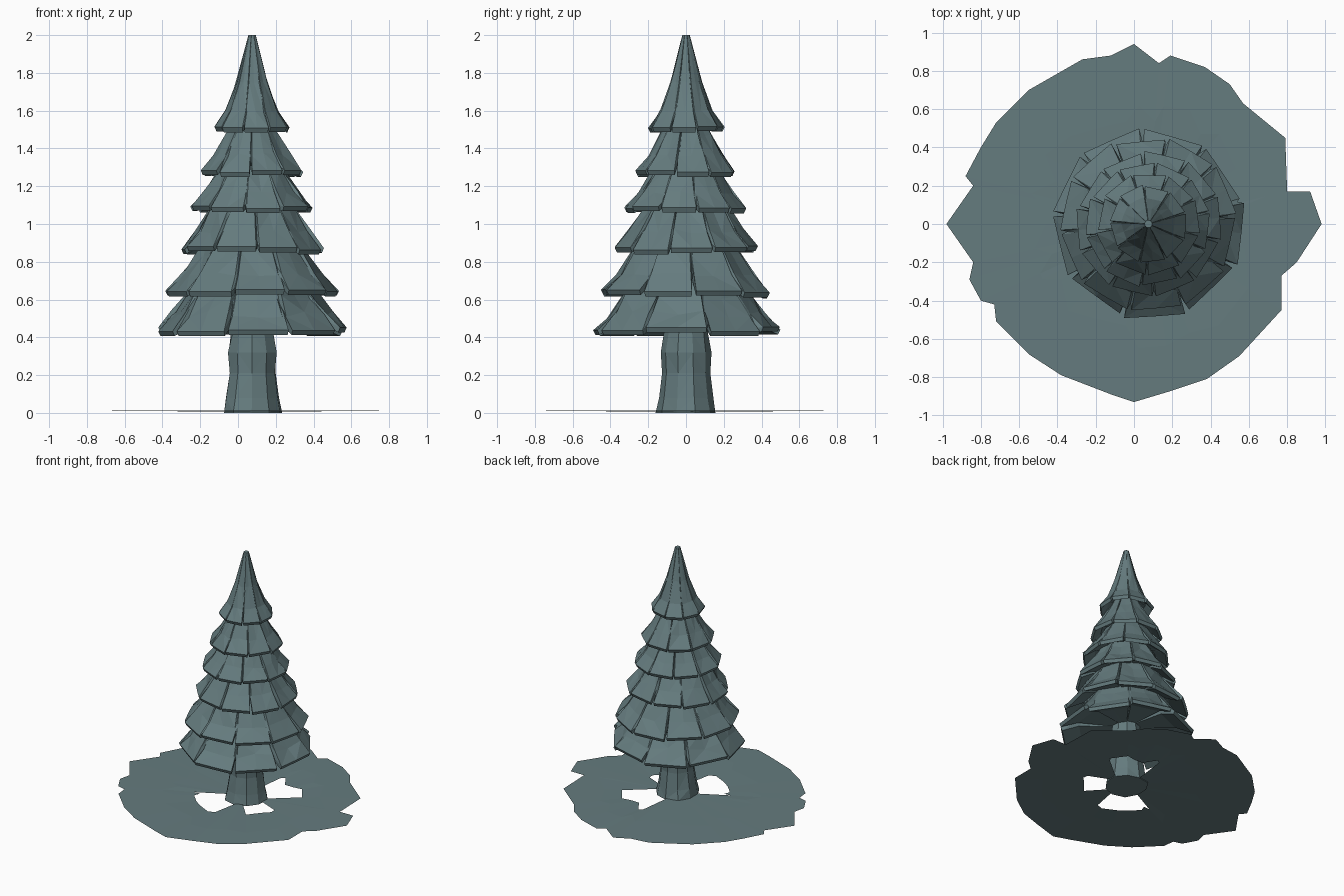
import bpy, bmesh, math, random
from mathutils import Vector

if "Cube" in bpy.data.objects:
    bpy.data.objects.remove(bpy.data.objects["Cube"])

random.seed(7)
CX = 0.075  # tree axis sits slightly right of the ground centre
mat = bpy.data.materials.new("pine_teal")
mat.diffuse_color = (0.13, 0.20, 0.21, 1)
mat.use_nodes = True
mat.node_tree.nodes["Principled BSDF"].inputs["Base Color"].default_value = mat.diffuse_color


def finish(bm, name, recalc=True):
    if recalc:
        bmesh.ops.recalc_face_normals(bm, faces=bm.faces)
    me = bpy.data.meshes.new(name)
    bm.to_mesh(me)
    bm.free()
    me.materials.append(mat)
    ob = bpy.data.objects.new(name, me)
    bpy.context.collection.objects.link(ob)
    return ob


def skin(bm, cols, caps=True):
    """Join columns of points (same row count) into a closed ring of facets."""
    vs = [[bm.verts.new(p) for p in c] for c in cols]
    n = len(vs)
    for i in range(n):
        a, b = vs[i], vs[(i + 1) % n]
        for j in range(len(a) - 1):
            q = [a[j], b[j], b[j + 1], a[j + 1]]
            if random.random() < 0.5:
                tris = (q[0], q[1], q[2]), (q[0], q[2], q[3])
            else:
                tris = (q[0], q[1], q[3]), (q[1], q[2], q[3])
            for t in tris:
                bm.faces.new(t)
    if caps:
        bm.faces.new([c[0] for c in vs])
        bm.faces.new([c[-1] for c in reversed(vs)])


def polar(r, a, z):
    return Vector((CX + r * math.cos(a), r * math.sin(a), z))


def along(prof, t):
    s = min(max(t, 0), 1) * (len(prof) - 1)
    i = min(int(s), len(prof) - 2)
    f = s - i
    return [prof[i][k] * (1 - f) + prof[i + 1][k] * f for k in (0, 1)]


def tier(name, prof, n, phase, jit, notch):
    """Skirt of flat shingle panels with stepped joints and notches."""
    cols = []
    step = 2 * math.pi / n
    for p in range(n):
        grow = random.uniform(-0.5, 1) * jit
        drop = random.uniform(-1, 0.6) * jit
        deep = random.uniform(0.62, 0.8) if random.random() < notch else 0.93
        # (angle fraction, radius scale, how far down the profile it reaches)
        for f, k, tm in ((0.03, 1, 1), (0.5, math.cos(step / 2) + 0.012, 1),
                         (0.95, 1, 1), (0.99, 0.96, deep)):
            a = phase + (p + f) * step
            col = []
            for row, t in enumerate((0, 0.33, 0.67, 1)):
                r, z = along(prof, t * tm)
                w = t * t
                r = r * k + grow * w
                z += drop * w
                if 0 < row < 3:
                    r += random.uniform(-0.6, 0.6) * jit
                    z += random.uniform(-1, 1) * jit
                col.append(polar(r, a, z))
            # thick rim, then the underside running in to the trunk
            col.append(polar(r - 0.012, a, z - 0.025))
            col.append(polar(r * 0.72, a, z + 0.03))
            col.append(polar(0.07, a, prof[-1][1] + 0.05))
            cols.append(col)
    bm = bmesh.new()
    skin(bm, cols)
    finish(bm, name)


def skirt(r0, z0, r1, z1):
    return [(r0, z0), (r0 + (r1 - r0) * 0.3, z0 + (z1 - z0) * 0.36),
            (r0 + (r1 - r0) * 0.63, z0 + (z1 - z0) * 0.70), (r1, z1)]


# Foliage tiers, bottom to top
tier("branch_tier_1", skirt(0.29, 0.72, 0.495, 0.445), 9, 0.25, 0.018, 0.6)
tier("branch_tier_2", skirt(0.23, 0.95, 0.455, 0.645), 10, 0.1, 0.014, 0.4)
tier("branch_tier_3", skirt(0.18, 1.17, 0.375, 0.875), 10, 0.4, 0.014, 0.5)
tier("branch_tier_4", skirt(0.14, 1.35, 0.322, 1.09), 10, 0.2, 0.012, 0.4)
tier("branch_tier_5", skirt(0.085, 1.58, 0.268, 1.28), 9, 0.5, 0.010, 0.4)
tier("treetop", [(0.02, 2.0), (0.085, 1.75), (0.14, 1.6), (0.20, 1.515)],
     9, 0.3, 0.007, 0.3)

# Trunk: faceted, flared at the foot
cols = []
for i in range(10):
    a = i * math.tau / 10 + 0.3
    cols.append([polar(r * random.uniform(0.95, 1.04), a, z) for r, z in
                 ((0.163, 0), (0.145, 0.08), (0.128, 0.21), (0.132, 0.32), (0.115, 0.42), (0.09, 0.6))])
bm = bmesh.new()
skin(bm, cols)
finish(bm, "trunk")

# Ground patch: ragged outer edge, three openings around the trunk
edge = [(0, .94), (.13, .84), (.19, .88), (.37, .82), (.5, .73), (.57, .63), (.79, .45),
        (.8, .17), (.92, .17), (.98, 0), (.85, -.2), (.77, -.27), (.77, -.45), (.55, -.69),
        (.38, -.81), (.2, -.87), (0, -.93), (-.12, -.89), (-.38, -.79), (-.55, -.68),
        (-.72, -.51), (-.73, -.42), (-.8, -.4), (-.86, -.29), (-.84, -.2), (-.98, 0),
        (-.84, .2), (-.88, .25), (-.8, .4), (-.72, .53), (-.55, .7), (-.27, .86), (-.12, .88)]
openings = [(28, 92, 0.40), (200, 275, 0.37), (303, 355, 0.34)]  # angles, reach
bm = bmesh.new()
rings = []
for x, y in edge:
    ang = math.degrees(math.atan2(y, x - CX)) % 360
    inner = 0.12
    for a0, a1, reach in openings:
        if a0 <= ang <= a1:
            inner = reach * random.uniform(0.85, 1.08)
    d = Vector((x - CX, y)).normalized()
    mid = random.uniform(0.52, 0.66)
    rings.append([bm.verts.new((x, y, 0.01)),
                  bm.verts.new((CX + d.x * mid, d.y * mid, 0.012)),
                  bm.verts.new((CX + d.x * inner, d.y * inner, 0.008))])
for i, a in enumerate(rings):
    b = rings[(i + 1) % len(rings)]
    for j in range(2):
        bm.faces.new((a[j], b[j], b[j + 1], a[j + 1]))
bmesh.ops.recalc_face_normals(bm, faces=bm.faces)
if sum(f.normal.z for f in bm.faces) < 0:
    bmesh.ops.reverse_faces(bm, faces=bm.faces)
finish(bm, "ground_patch", False)
